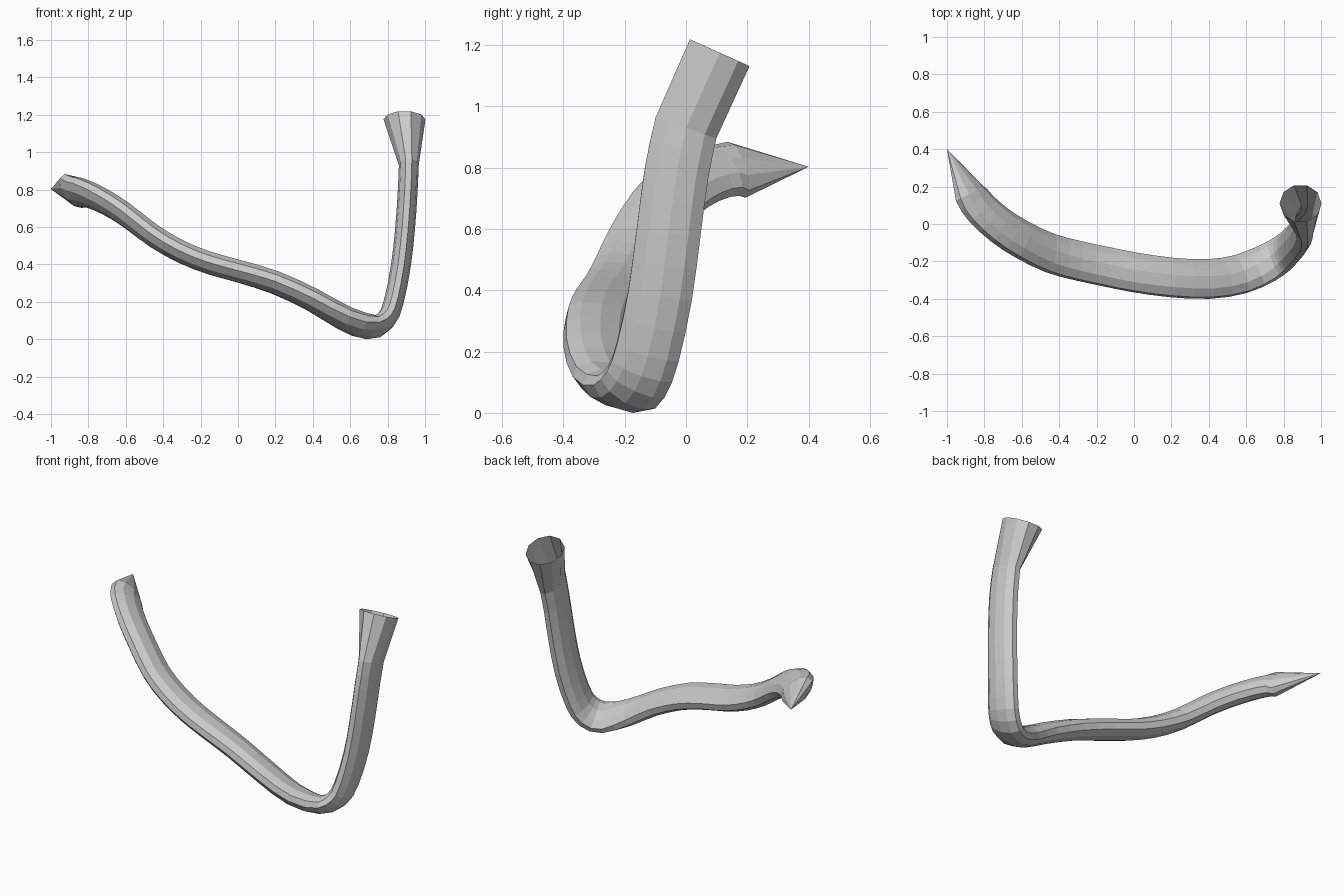
import bpy, bmesh, math
from mathutils import Vector

if "Cube" in bpy.data.objects:
    bpy.data.objects.remove(bpy.data.objects["Cube"])

SIDES = 10
# centre line: x, y, z, downward tilt of the wide axis
PATH = [(-0.88, 0.165, 0.805, -0.48), (-0.82, 0.085, 0.795, -0.4), (-0.72, -0.005, 0.752, -0.32),
        (-0.6, -0.083, 0.678, -0.26), (-0.45, -0.155, 0.564, -0.22), (-0.3, -0.196, 0.478, -0.2),
        (-0.15, -0.228, 0.419, -0.2), (0.0, -0.258, 0.377, -0.2), (0.2, -0.286, 0.315, -0.25),
        (0.4, -0.294, 0.222, -0.3), (0.57, -0.268, 0.125, -0.38), (0.71, -0.21, 0.077, -0.4),
        (0.79, -0.162, 0.115, -0.2), (0.832, -0.125, 0.21, 0), (0.87, -0.084, 0.4, 0),
        (0.893, -0.057, 0.6, 0), (0.907, -0.03, 0.8, 0), (0.913, 0.0, 0.942, 0)]
WIDE, STEPS = 0.11, 2


def spline(points):
    pts = [Vector(p) for p in points]
    pts = [2 * pts[0] - pts[1]] + pts + [2 * pts[-1] - pts[-2]]
    out = []
    for i in range(1, len(pts) - 2):
        a, b, c, d = pts[i - 1:i + 3]
        for s in range(STEPS):
            t = s / STEPS
            out.append(0.5 * (2 * b + (c - a) * t + (2 * a - 5 * b + 4 * c - d) * t * t
                              + (3 * b - a - 3 * c + d) * t ** 3))
    return out + [pts[-2]]


def add_ring(bm, centre, tangent, hint, wide, thin):
    tangent = tangent.normalized()
    u = (hint - hint.dot(tangent) * tangent).normalized()
    v = tangent.cross(u)
    return [bm.verts.new(centre + u * wide * math.cos(a) + v * thin * math.sin(a))
            for a in (2 * math.pi * (k + 0.5) / SIDES for k in range(SIDES))]


bm = bmesh.new()
line = spline(PATH)
centres = [p.to_3d() for p in line]
rings = []

# bent flattened tube, a little slimmer on the upright
for i, p in enumerate(line):
    tangent = centres[min(i + 1, len(line) - 1)] - centres[max(i - 1, 0)]
    if i == 0:
        tangent = Vector((0.45, -0.88, -0.05))
    if i == len(line) - 1:
        tangent = Vector((0, 0.33, 0.94))
    thin = 0.06 if p.x < 0.7 else 0.053
    rings.append(add_ring(bm, centres[i], tangent, Vector((0, 1, p[3])), WIDE, thin))

# flared open mouth
rings.append(add_ring(bm, Vector((0.89, 0.11, 1.187)), Vector((0, 0.41, 0.91)),
                      Vector((0, 1, 0)), 0.112, 0.112))

for r, s in zip(rings, rings[1:]):
    for k in range(SIDES):
        j = (k + 1) % SIDES
        bm.faces.new((r[k], r[j], s[j], s[k]))

# pointed end
tip = bm.verts.new((-1.0, 0.4, 0.815))
for k in range(SIDES):
    bm.faces.new((rings[0][(k + 1) % SIDES], rings[0][k], tip))

bmesh.ops.recalc_face_normals(bm, faces=bm.faces)

# rest on the ground
low = min(v.co.z for v in bm.verts)
bmesh.ops.translate(bm, verts=bm.verts, vec=(0, 0, -low))
mesh = bpy.data.meshes.new("bent_tube")
bm.to_mesh(mesh)
bm.free()
bpy.context.collection.objects.link(bpy.data.objects.new("bent_tube", mesh))
